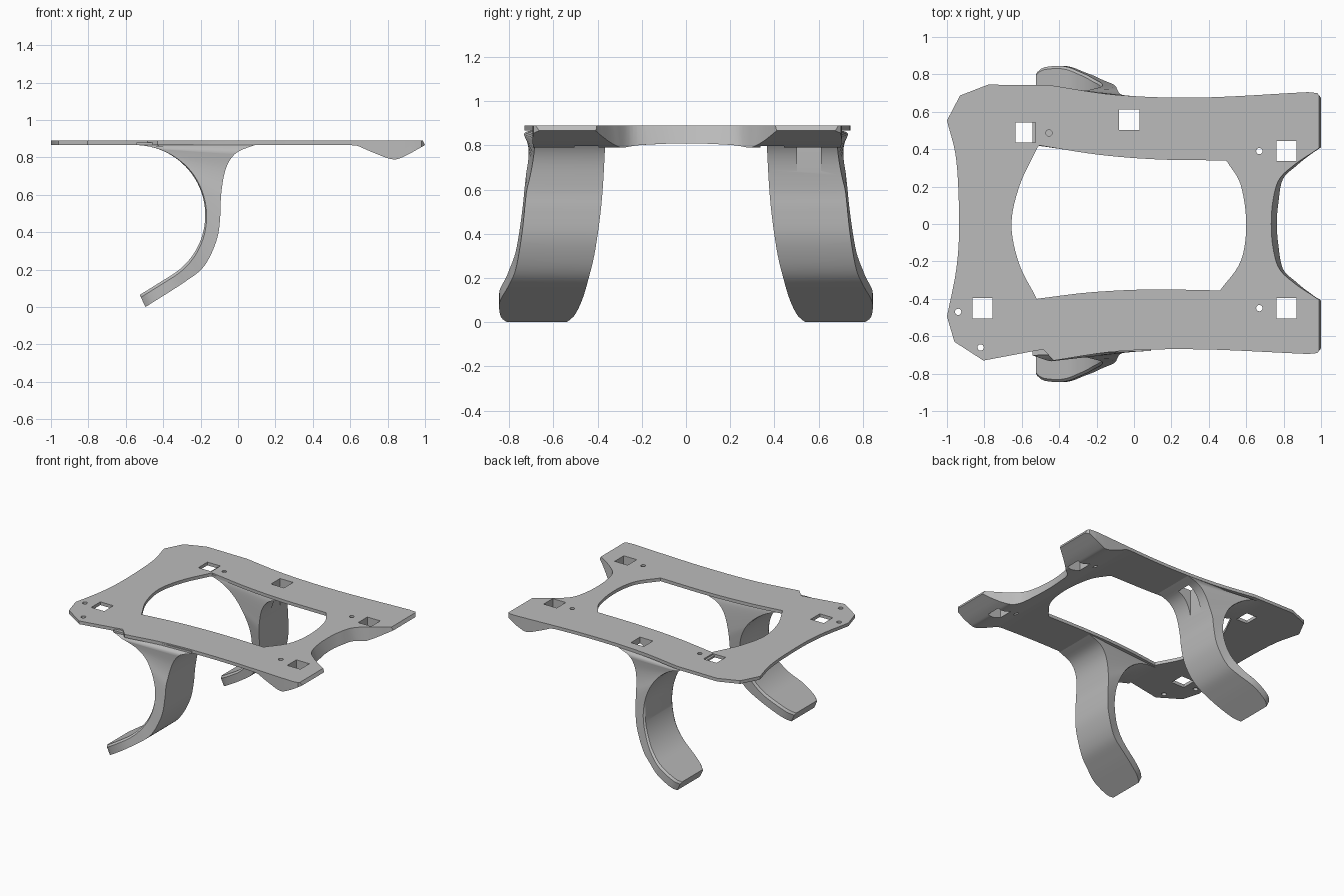
import bpy, bmesh, math
from mathutils import Vector

if "Cube" in bpy.data.objects:
    bpy.data.objects.remove(bpy.data.objects["Cube"], do_unlink=True)

grey = bpy.data.materials.new("plain grey")
grey.use_nodes = True
COLOR = (0.5, 0.5, 0.5, 1)
grey.diffuse_color = COLOR
grey.node_tree.nodes["Principled BSDF"].inputs["Base Color"].default_value = COLOR


def loft(name, rings):
    """Closed solid through rings of equal point count."""
    bm = bmesh.new()
    rows = [[bm.verts.new(p) for p in ring] for ring in rings]
    n = len(rows[0])
    for a, b in zip(rows, rows[1:]):
        for i in range(n):
            j = (i + 1) % n
            bm.faces.new((a[i], a[j], b[j], b[i]))
    bm.faces.new(rows[0])
    bm.faces.new(rows[-1])
    bmesh.ops.recalc_face_normals(bm, faces=bm.faces)
    mesh = bpy.data.meshes.new(name)
    bm.to_mesh(mesh)
    bm.free()
    obj = bpy.data.objects.new(name, mesh)
    bpy.context.collection.objects.link(obj)
    mesh.materials.append(grey)
    return obj


def prism(name, low, high=None, z0=0.5, z1=1.1):
    return loft(name, [[(x, y, z0) for x, y in low],
                       [(x, y, z1) for x, y in high or low]])


def curve(points, steps=6):
    """Smooth run through the points."""
    p = [Vector(q) for q in points]
    p = [2 * p[0] - p[1]] + p + [2 * p[-1] - p[-2]]
    out = []
    for a, b, c, d in zip(p, p[1:], p[2:], p[3:]):
        for k in range(steps):
            t = k / steps
            out.append(0.5 * (2 * b + (c - a) * t + (2 * a - 5 * b + 4 * c - d) * t * t
                              + (3 * b - a - 3 * c + d) * t ** 3))
    return out + [p[-2]]


def resample(points, n):
    """Evenly spaced points along a path."""
    p = [Vector(q) for q in points]
    at = [0]
    for a, b in zip(p, p[1:]):
        at.append(at[-1] + (b - a).length)
    out = []
    for k in range(n):
        s = at[-1] * k / (n - 1)
        i = next((i for i in range(len(p) - 2) if at[i + 1] >= s), len(p) - 2)
        out.append(p[i].lerp(p[i + 1], (s - at[i]) / (at[i + 1] - at[i])))
    return out


def lookup(table, v):
    v = min(max(v, table[0][0]), table[-1][0])
    for (a, fa), (b, fb) in zip(table, table[1:]):
        if v <= b:
            return fa + (fb - fa) * (v - a) / (b - a)


def apply_boolean(obj, cutter, operation="DIFFERENCE"):
    mod = obj.modifiers.new("cut", "BOOLEAN")
    mod.operation, mod.solver, mod.object = operation, "EXACT", cutter
    bpy.context.view_layer.objects.active = obj
    bpy.ops.object.modifier_apply(modifier=mod.name)


# Plate: side profile extruded across, trimmed to the plan outline
underside = [(-1, 0.866), (0.6, 0.866)] + curve(
    [(0.64, 0.862), (0.73, 0.823), (0.826, 0.79), (0.89, 0.806), (1.0, 0.866)])
side = [(p[0], p[1]) for p in underside] + [(0.988, 0.89), (-1, 0.89)]
plate = loft("plate", [[(x, y, z) for x, z in side] for y in (-1, 1)])

outline = curve([(-1, -0.495), (-0.95, -0.24), (-0.935, 0), (-0.95, 0.34), (-1, 0.553)])
outline += [(-0.93, 0.687), (-0.78, 0.745)]
outline += curve([(-0.45, 0.742), (-0.09, 0.69), (0.35, 0.676), (0.93, 0.705)])
outline += [(0.98, 0.7), (1, 0.675), (1, -0.665), (0.98, -0.69)]
outline += curve([(0.93, -0.695), (0.35, -0.67), (-0.08, -0.68), (-0.43, -0.73)])
outline += [(-0.485, -0.67), (-0.805, -0.73), (-0.96, -0.63)]

opening = curve([(-0.505, 0.42), (-0.185, 0.37), (0.135, 0.345), (0.49, 0.34)])
opening += curve([(0.5, 0.33), (0.57, 0.21), (0.6, 0), (0.57, -0.2), (0.46, -0.355)])
opening += curve([(0.45, -0.355), (0.08, -0.35), (-0.24, -0.366), (-0.52, -0.4)])
opening += curve([(-0.525, -0.39), (-0.615, -0.21), (-0.655, 0), (-0.61, 0.21), (-0.515, 0.41)])


# End notch with a sloping wall
def notch(half):
    half = half + [(x, -y) for x, y in reversed(half[:-1])]
    return [(1.1, 0.41), (1.0, 0.41)] + curve(half) + [(1.0, -0.41), (1.1, -0.41)]


notch_low = notch([(0.98, 0.39), (0.95, 0.372), (0.87, 0.31), (0.8, 0.24), (0.78, 0.1), (0.775, 0)])
notch_high = notch([(0.98, 0.4), (0.95, 0.38), (0.86, 0.32), (0.775, 0.24), (0.74, 0.13), (0.73, 0)])

trim = prism("trim", outline)
cutters = [prism("opening_cutter", opening),
           prism("notch_cutter", notch_low, notch_high, 0.78, 0.9)]

# Square slots and round screw holes
H = 0.054
slots = []
for x, y in [(-0.58, 0.49), (-0.025, 0.557), (0.815, 0.39), (-0.81, -0.45), (0.815, -0.45)]:
    slots.append(prism("slot_cutter", [(x - H, y - H), (x + H, y - H), (x + H, y + H), (x - H, y + H)]))
for x, y in [(-0.455, 0.487), (0.67, 0.39), (0.67, -0.45), (-0.94, -0.47), (-0.82, -0.66)]:
    ring = [(x + 0.017 * math.cos(k * math.pi / 8), y + 0.017 * math.sin(k * math.pi / 8))
            for k in range(16)]
    cutters.append(prism("screw_cutter", ring))
cutters += slots
apply_boolean(plate, trim, "INTERSECT")
for c in cutters:
    apply_boolean(plate, c)

# Legs: curved hooks, flaring toward the foot
N = 48
concave = [(-0.525, 0.065)] + [(-0.55 + 0.375 * math.cos(math.radians(a)),
                                0.491 + 0.375 * math.sin(math.radians(a))) for a in range(-59, 90, 4)]
convex = curve([(-0.495, 0.0), (-0.285, 0.134), (-0.18, 0.22), (-0.112, 0.364), (-0.094, 0.5),
                (-0.09, 0.605), (-0.065, 0.74), (-0.01, 0.824), (0.09, 0.866)])
inner_edge = curve([(0, 0.54), (0.03, 0.505), (0.1, 0.47), (0.2, 0.44), (0.33, 0.41), (0.56, 0.38), (0.87, 0.362)])
outer_edge = curve([(0, 0.81), (0.025, 0.838), (0.09, 0.843), (0.16, 0.805), (0.24, 0.77),
                    (0.4, 0.742), (0.56, 0.725), (0.76, 0.702)])
rail_inner = [(-0.52, 0.42), (-0.185, 0.37), (0.135, 0.345)]
rail_outer = [(-0.55, 0.7), (-0.45, 0.735), (-0.09, 0.686), (0.1, 0.678)]


def width(p, z):
    low = max(lookup(inner_edge, z), lookup(rail_inner, p[0]) if z > 0.2 else 0)
    blend = min(max((z - 0.6) / 0.2, 0), 1)
    high = lookup(outer_edge, z) * (1 - blend) + lookup(rail_outer, p[0]) * blend
    return low, high


def make_leg(name, side):
    rings = []
    pairs = list(zip(resample(concave, N), resample(convex, N)))
    pairs.append((pairs[-1][0] + Vector((0, 0.014)), pairs[-1][1] + Vector((0, 0.014))))
    for a, b in pairs:
        c = 0.014 * min(1, max(0.1, (0.88 - a[1]) / 0.15))
        m = a + (b - a).normalized() * c
        (a0, a1), (m0, m1), (b0, b1) = (width(q, b[1]) for q in (a, m, b))
        section = [(a, a0 + c), (m, m0), (b, b0), (b, b1), (m, m1), (a, a1 - c)]
        rings.append([(p[0], side * y, p[1]) for p, y in section])
    return loft(name, rings)


left_leg = make_leg("rear_leg", 1)
right_leg = make_leg("front_leg", -1)
apply_boolean(left_leg, slots[1])

for c in cutters + [trim]:
    bpy.data.objects.remove(c, do_unlink=True)

# Smooth the curved walls, keep the edges crisp
for obj in (plate, left_leg, right_leg):
    bpy.ops.object.select_all(action="DESELECT")
    obj.select_set(True)
    bpy.context.view_layer.objects.active = obj
    bpy.ops.object.shade_smooth_by_angle(angle=math.radians(30))
